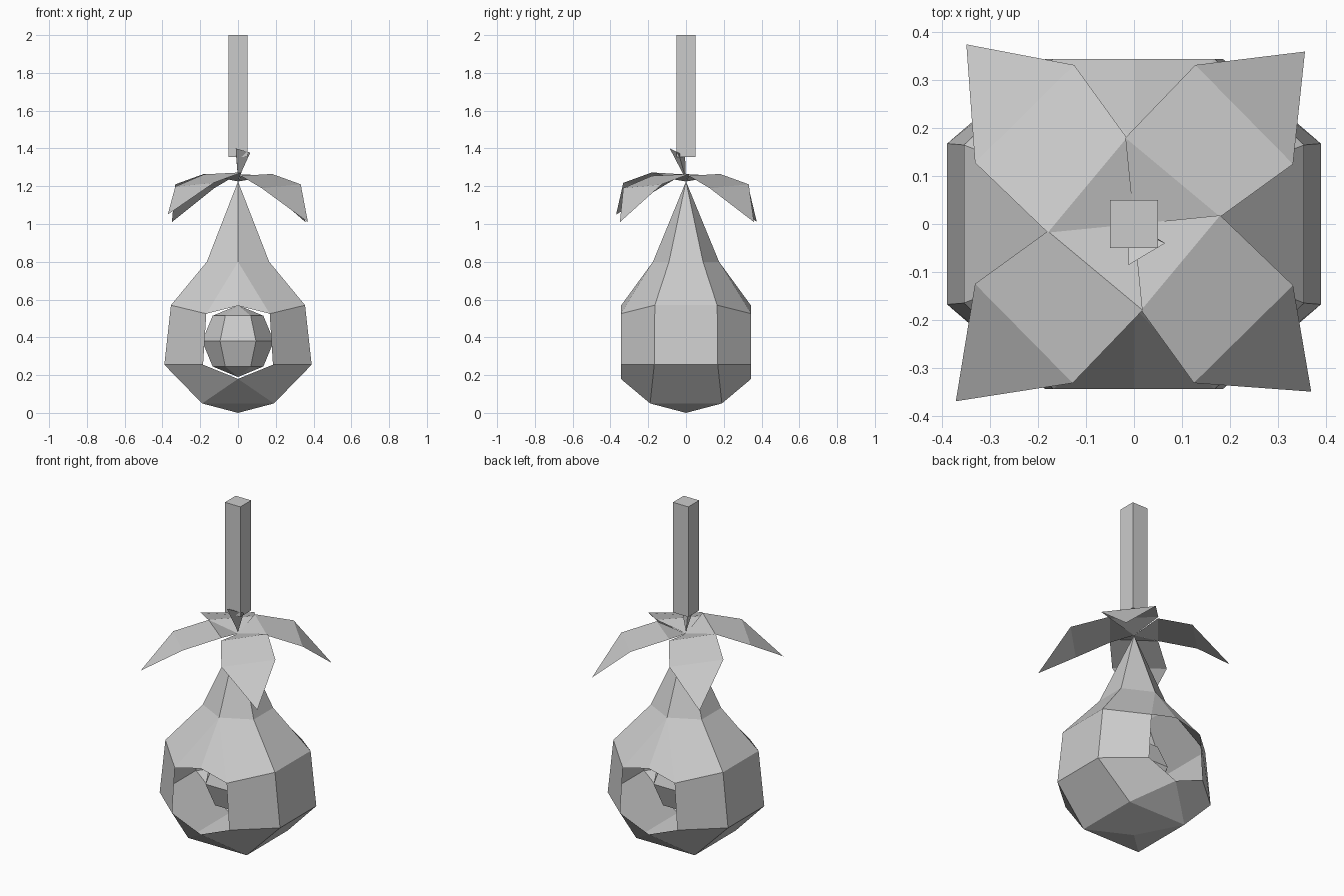
import bpy, bmesh, math
from mathutils import Vector

if "Cube" in bpy.data.objects:
    bpy.data.objects.remove(bpy.data.objects["Cube"])

grey = bpy.data.materials.new("plain_grey")
grey.diffuse_color = (0.6, 0.6, 0.6, 1)
grey.use_nodes = True
grey.node_tree.nodes["Principled BSDF"].inputs["Base Color"].default_value = grey.diffuse_color


def finish(name, bm, merge=True, recalc=True):
    if merge:
        bmesh.ops.remove_doubles(bm, verts=bm.verts, dist=0.0005)
    if recalc:
        bmesh.ops.recalc_face_normals(bm, faces=bm.faces)
    me = bpy.data.meshes.new(name)
    bm.to_mesh(me)
    bm.free()
    me.materials.append(grey)
    ob = bpy.data.objects.new(name, me)
    bpy.context.collection.objects.link(ob)
    return ob


def face(bm, pts):
    return bm.faces.new([bm.verts.new(p) for p in pts])


# Pear shaped shell: key points of one quarter, mirrored; open at front and back
BOT, TOP = (0, 0, 0), (0, 0, 1.225)
low = (0.19, 0.19, 0.05)
side_lo, side_hi = (0.39, 0.168, 0.255), (0.355, 0.165, 0.57)
rim_lo, rim_hi = (0.185, 0.345, 0.255), (0.168, 0.345, 0.525)
mid_lo, mid_hi = (0, 0.345, 0.18), (0, 0.345, 0.567)
neck_side, neck_mid = (0.165, 0.09, 0.80), (0, 0.175, 0.80)


def flip(p, sx, sy):
    return (p[0] * sx, p[1] * sy, p[2])


bm = bmesh.new()
quarter = [
    (low, side_lo, rim_lo, mid_lo),
    (side_lo, side_hi, rim_hi, rim_lo),
    (side_hi, neck_side, neck_mid, rim_hi),
    (rim_hi, neck_mid, mid_hi),
    (neck_side, TOP, neck_mid),
]
for sx in (1, -1):
    for sy in (1, -1):
        for pts in quarter:
            face(bm, [flip(p, sx, sy) for p in pts])
    # side strips running from the base to the tip
    for a, b in ((low, side_lo), (side_lo, side_hi), (side_hi, neck_side)):
        face(bm, [flip(a, sx, 1), flip(a, sx, -1), flip(b, sx, -1), flip(b, sx, 1)])
    face(bm, [flip(neck_side, sx, 1), flip(neck_side, sx, -1), TOP])
    face(bm, [BOT, flip(low, sx, 1), flip(low, sx, -1)])
    # front and back of the base
    face(bm, [BOT, flip(low, 1, sx), flip(low, -1, sx)])
    face(bm, [flip(low, 1, sx), flip(low, -1, sx), flip(mid_lo, 1, sx)])
finish("pear_shell", bm)

# Six sided ball inside
bm = bmesh.new()
R, C = 0.19, Vector((0, 0, 0.38))
for lat in (-90, -45, 0, 45, 90):
    for k in range(1 if abs(lat) == 90 else 6):
        t, a = math.radians(lat), math.radians(60 * k)
        bm.verts.new(C + R * Vector((math.cos(t) * math.cos(a),
                                     math.cos(t) * math.sin(a), math.sin(t))))
bmesh.ops.convex_hull(bm, input=bm.verts)
bmesh.ops.dissolve_limit(bm, angle_limit=0.02, verts=bm.verts, edges=bm.edges)
finish("inner_ball", bm)

# Four drooping leaves: quarter turn, tip position
tips = [(0.37, -0.35, 1.01), (0.357, 0.36, 1.01),
        (-0.35, 0.375, 1.01), (-0.372, -0.37, 1.05)]
for k, tip in enumerate(tips):
    a = math.radians(90 * k)
    lift = 0.008 if k == 3 else 0

    def turn(x, y, z):
        return (x * math.cos(a) - y * math.sin(a),
                x * math.sin(a) + y * math.cos(a), z + lift)

    root = (0, 0, 1.225)
    in_a, in_b = turn(0.015, -0.18, 1.255), turn(0.18, 0.018, 1.265)
    out_a, out_b = turn(0.125, -0.332, 1.19), turn(0.332, -0.128, 1.21)
    bm = bmesh.new()
    for pts in ((root, in_a, in_b), (in_a, out_a, out_b, in_b), (out_a, tip, out_b)):
        face(bm, pts)
    finish("leaf_%d" % (k + 1), bm, recalc=False)

# Small crooked three sided stalk
bm = bmesh.new()
base = (0, 0, 1.235)
rim = [(-0.012, -0.086, 1.40), (0.065, -0.04, 1.378), (-0.01, -0.005, 1.36)]
face(bm, rim)
for i in range(3):
    face(bm, [rim[i], rim[(i + 1) % 3], base])
finish("stalk", bm)

# Square hanging post
bm = bmesh.new()
bmesh.ops.create_cube(bm, size=1)
for v in bm.verts:
    v.co = (v.co.x * 0.1, v.co.y * 0.1, 1.6775 + v.co.z * 0.645)
finish("hanging_post", bm)
